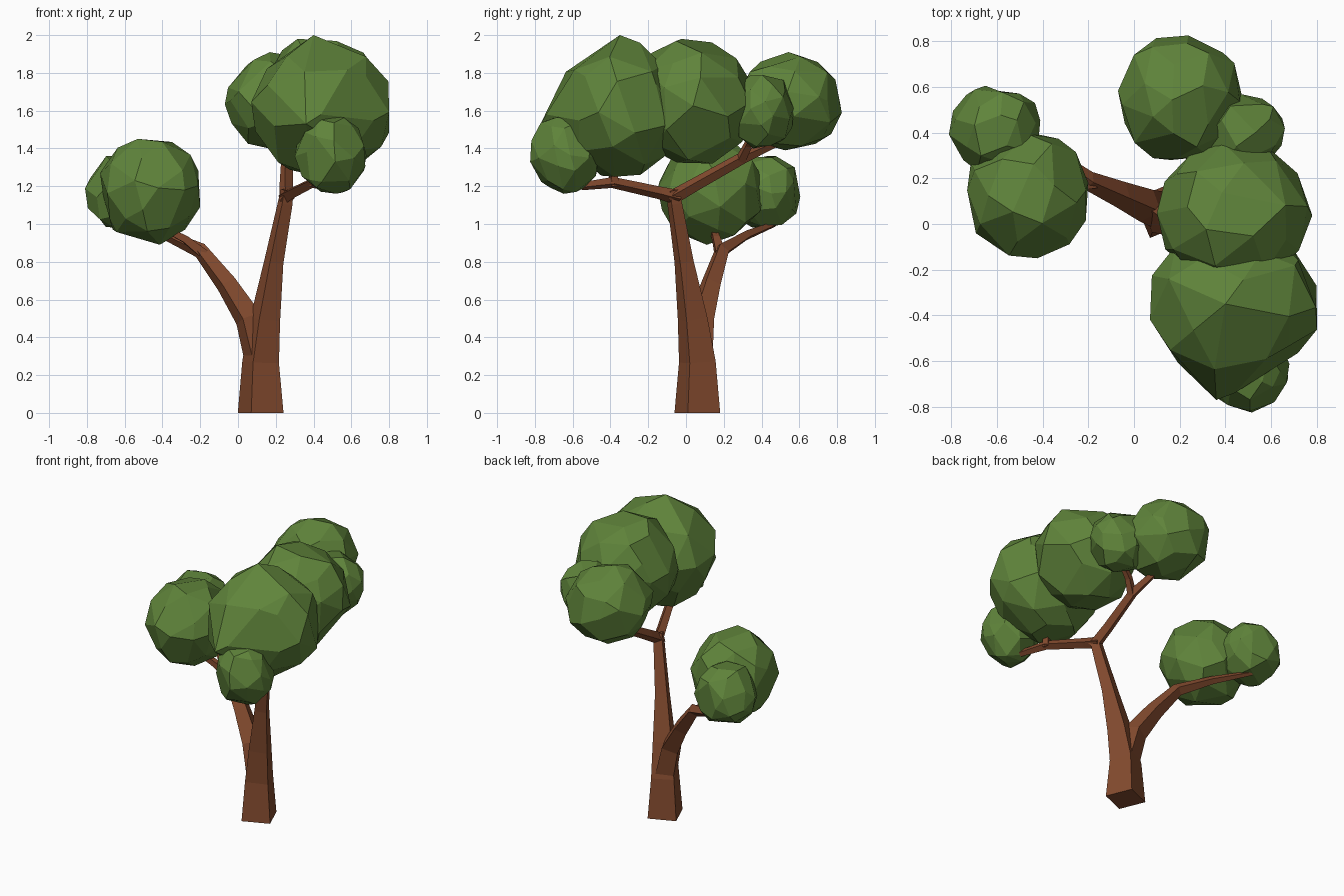
import bpy, bmesh, random
from mathutils import Vector, Euler

if "Cube" in bpy.data.objects:
    bpy.data.objects.remove(bpy.data.objects["Cube"])


def material(name, color):
    m = bpy.data.materials.new(name)
    m.diffuse_color = (*color, 1)
    m.use_nodes = True
    m.node_tree.nodes["Principled BSDF"].inputs["Base Color"].default_value = m.diffuse_color
    return m


BARK = material("bark", (0.23, 0.07, 0.028))
LEAF = material("leaf", (0.115, 0.23, 0.043))


def finish(name, bm, mat):
    bmesh.ops.recalc_face_normals(bm, faces=bm.faces)
    me = bpy.data.meshes.new(name)
    bm.to_mesh(me)
    bm.free()
    me.materials.append(mat)
    ob = bpy.data.objects.new(name, me)
    bpy.context.collection.objects.link(ob)
    return ob


def limb(name, path):
    """Four-sided tapered limb through (x, y, z, corner radius) stations."""
    bm = bmesh.new()
    pts = [Vector(p[:3]) for p in path]
    normal = Vector((0.924, -0.383, 0))
    rings = []
    for i, p in enumerate(pts):
        t = Vector((0, 0, 0))
        if i > 0:
            t += (p - pts[i - 1]).normalized()
        if i < len(pts) - 1:
            t += (pts[i + 1] - p).normalized()
        t.normalize()
        normal = (normal - t * normal.dot(t)).normalized()
        side = t.cross(normal)
        r = path[i][3]
        rings.append([bm.verts.new(p + d * r) for d in (normal, side, -normal, -side)])
    for a, b in zip(rings, rings[1:]):
        for k in range(4):
            j = (k + 1) % 4
            bm.faces.new((a[k], a[j], b[j], b[k]))
    bm.faces.new(rings[0])
    bm.faces.new(rings[-1])
    return finish(name, bm, BARK)


def foliage(name, lo, hi, seed, extra=()):
    """Faceted irregular clump filling the box lo..hi, plus bulge points."""
    rng = random.Random(seed)
    bm = bmesh.new()
    bmesh.ops.create_icosphere(bm, subdivisions=2, radius=1)
    rot = Euler([rng.uniform(0, 6.28) for _ in range(3)]).to_matrix()
    pts = []
    for v in bm.verts:
        j = Vector([rng.uniform(-0.16, 0.16) for _ in range(3)])
        pts.append(rot @ ((v.co + j).normalized() * rng.uniform(0.96, 1.04)))
    bm.clear()
    # Fit the clump to its box
    mn = [min(p[k] for p in pts) for k in range(3)]
    mx = [max(p[k] for p in pts) for k in range(3)]
    for p in pts:
        bm.verts.new([lo[k] + (p[k] - mn[k]) / (mx[k] - mn[k]) * (hi[k] - lo[k])
                      for k in range(3)])
    for p in extra:
        bm.verts.new(p)
    hull = bmesh.ops.convex_hull(bm, input=bm.verts)
    junk = {g for g in hull["geom_interior"] + hull["geom_unused"]
            if isinstance(g, bmesh.types.BMVert)}
    bmesh.ops.delete(bm, geom=list(junk), context='VERTS')
    bmesh.ops.dissolve_limit(bm, angle_limit=0.27, verts=bm.verts, edges=bm.edges)
    return finish(name, bm, LEAF)


# Trunk and its limbs
limb("trunk", [(0.12, 0.06, 0, 0.131), (0.12, 0.06, 0.27, 0.105), (0.145, 0.035, 0.5, 0.085),
               (0.19, -0.01, 0.8, 0.055), (0.25, -0.06, 1.11, 0.042), (0.26, -0.07, 1.18, 0.036)])
limb("left_branch", [(0.12, 0.06, 0.25, 0.085), (0.055, 0.08, 0.5, 0.075),
                     (-0.06, 0.13, 0.68, 0.058), (-0.2, 0.19, 0.86, 0.042),
                     (-0.38, 0.32, 0.94, 0.027), (-0.58, 0.47, 1.0, 0.016)])
limb("left_twig", [(-0.18, 0.18, 0.84, 0.035), (-0.28, 0.16, 0.92, 0.027),
                   (-0.4, 0.14, 0.98, 0.02)])
limb("front_branch", [(0.25, -0.04, 1.14, 0.04), (0.29, -0.14, 1.165, 0.034),
                      (0.4, -0.39, 1.22, 0.03), (0.48, -0.55, 1.2, 0.022)])
limb("front_twig", [(0.4, -0.38, 1.2, 0.03), (0.4, -0.39, 1.32, 0.02)])
limb("back_branch", [(0.26, -0.09, 1.13, 0.04), (0.255, 0.05, 1.21, 0.036),
                     (0.26, 0.3, 1.35, 0.032), (0.22, 0.52, 1.45, 0.02)])
limb("back_twig", [(0.26, 0.29, 1.34, 0.03), (0.32, 0.33, 1.42, 0.025),
                   (0.42, 0.37, 1.5, 0.018)])

# Foliage clumps
foliage("foliage_middle", (0.1, -0.29, 1.32), (0.78, 0.36, 1.98), 1)
foliage("foliage_front", (0.07, -0.68, 1.25), (0.8, -0.01, 1.96), 2,
        [(0.36, -0.77, 1.53), (0.44, -0.74, 1.58), (0.4, -0.35, 2.0)])
foliage("foliage_front_small", (0.3, -0.825, 1.16), (0.68, -0.46, 1.58), 3)
foliage("foliage_back", (-0.07, 0.28, 1.39), (0.47, 0.825, 1.91), 4)
foliage("foliage_back_small", (0.27, 0.23, 1.4), (0.66, 0.57, 1.79), 5)
foliage("foliage_left", (-0.73, -0.15, 0.89), (-0.2, 0.41, 1.46), 6)
foliage("foliage_left_small", (-0.81, 0.22, 0.98), (-0.41, 0.605, 1.36), 7)
